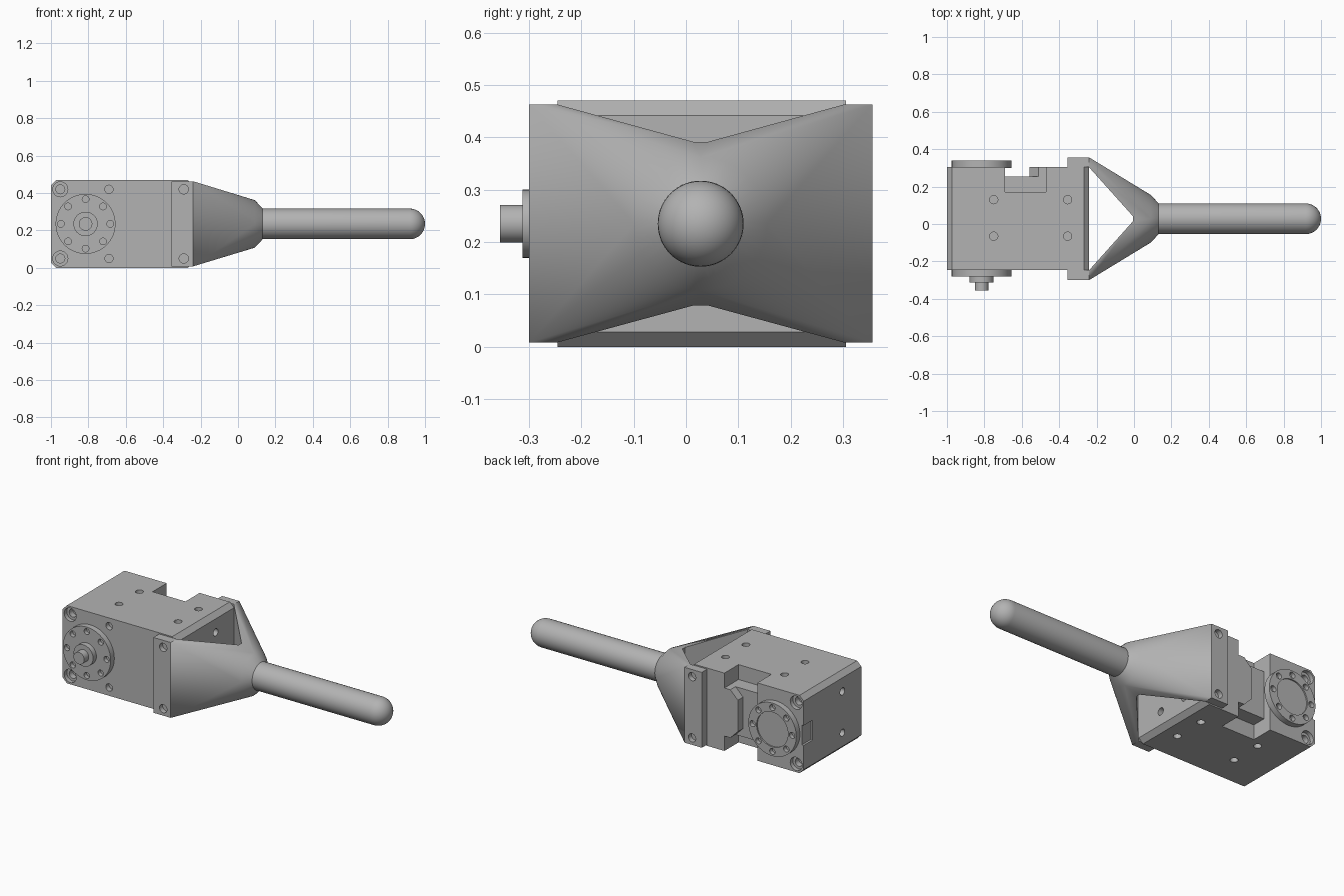
import bpy, bmesh, math
from mathutils import Matrix, Vector

if "Cube" in bpy.data.objects:
    bpy.data.objects.remove(bpy.data.objects["Cube"])

grey = bpy.data.materials.new("plain grey")
grey.use_nodes = True
COLOUR = (0.45, 0.45, 0.45, 1)
grey.diffuse_color = COLOUR
grey.node_tree.nodes["Principled BSDF"].inputs["Base Color"].default_value = COLOUR

AXIS_TURN = {"x": Matrix.Rotation(math.pi / 2, 4, "Y"),
             "y": Matrix.Rotation(math.pi / 2, 4, "X"),
             "z": Matrix.Identity(4)}
MID_Z = 0.235
MID_Y = 0.028


def add_box(bm, low, high):
    low, high = Vector(low), Vector(high)
    size = high - low
    bmesh.ops.create_cube(bm, size=1, matrix=Matrix.Translation((low + high) / 2) @ Matrix.Diagonal((*size, 1)))


def add_cylinder(bm, centre, radius, depth, axis, sides=24):
    bmesh.ops.create_cone(bm, cap_ends=True, segments=sides, radius1=radius, radius2=radius,
                          depth=depth, matrix=Matrix.Translation(centre) @ AXIS_TURN[axis])


def add_prism(bm, outline, offset):
    """Extrude a closed outline of 3D points along an offset."""
    face = bm.faces.new([bm.verts.new(p) for p in outline])
    ext = bmesh.ops.extrude_face_region(bm, geom=[face], use_keep_orig=True)
    moved = [v for v in ext["geom"] if isinstance(v, bmesh.types.BMVert)]
    bmesh.ops.translate(bm, verts=moved, vec=offset)


def make(name, bm):
    bmesh.ops.recalc_face_normals(bm, faces=bm.faces)
    mesh = bpy.data.meshes.new(name)
    bm.to_mesh(mesh)
    bm.free()
    mesh.materials.append(grey)
    obj = bpy.data.objects.new(name, mesh)
    bpy.context.collection.objects.link(obj)
    return obj


def activate(obj):
    bpy.ops.object.select_all(action="DESELECT")
    obj.select_set(True)
    bpy.context.view_layer.objects.active = obj


def cut(obj, bm):
    """Subtract the shapes in bm from obj."""
    cutter = make("cutter", bm)
    cutter.hide_render = True
    mod = obj.modifiers.new("cut", "BOOLEAN")
    mod.operation, mod.solver, mod.object = "DIFFERENCE", "EXACT", cutter
    activate(obj)
    bpy.ops.object.modifier_apply(modifier=mod.name)
    bpy.data.objects.remove(cutter)


def smooth(obj):
    activate(obj)
    bpy.ops.object.shade_smooth_by_angle(angle=math.radians(30))


# Housing: block with its four crosswise edges chamfered
X0, X1, Y0, Y1, TOP = -1.0, -0.24, -0.245, 0.305, 0.47
bm = bmesh.new()
add_box(bm, (X0, Y0, 0), (X1, Y1, TOP))
edges = [e for e in bm.edges if abs(e.verts[0].co.y - e.verts[1].co.y) > 0.1]
bmesh.ops.bevel(bm, geom=edges, offset=0.028, segments=1, affect="EDGES")
housing = make("housing", bm)

# Deep notches at the top and bottom of the back
bm = bmesh.new()
add_box(bm, (-0.69, 0.17, 0.38), (-0.47, 0.4, 0.6))
add_box(bm, (-0.69, 0.17, -0.1), (-0.47, 0.4, 0.09))
cut(housing, bm)

# Shallow back groove that leaves a tapered tab
bm = bmesh.new()
groove = [(-0.69, -0.1), (-0.51, -0.1), (-0.51, 0.09), (-0.56, 0.14),
          (-0.56, 0.33), (-0.51, 0.38), (-0.51, 0.6), (-0.69, 0.6)]
add_prism(bm, [(x, 0.255, z) for x, z in groove], (0, 0.15, 0))
cut(housing, bm)

# Screw holes in every face of the housing
bm = bmesh.new()
for z in (0.05, 0.42):
    add_cylinder(bm, (-0.69, Y0, z), 0.022, 0.06, "y")
    for y in (Y0, Y1):
        add_cylinder(bm, (-0.95, y, z), 0.04, 0.05, "y")
for y in (-0.065, 0.13):
    for x in (-0.75, -0.355):
        for z in (0, TOP):
            add_cylinder(bm, (x, y, z), 0.022, 0.06, "z")
    for z in (0.11, 0.36):
        add_cylinder(bm, (X1, y, z), 0.022, 0.06, "x")
for z in (0.11, 0.36):
    add_cylinder(bm, (X0, -0.065, z), 0.022, 0.06, "x")
add_box(bm, (X0 - 0.1, 0.22, 0.175), (X0 + 0.012, 0.4, 0.295))
cut(housing, bm)
bm = bmesh.new()
for z in (0.05, 0.42):
    for y in (Y0, Y1):
        add_cylinder(bm, (-0.95, y, z), 0.024, 0.12, "y")
cut(housing, bm)
smooth(housing)

# Round drive discs with a ring of eight holes
HUB_X = -0.815
for name, y_in, y_out in (("front_disc", Y0 + 0.005, -0.28), ("back_disc", Y1 - 0.005, 0.34)):
    bm = bmesh.new()
    add_cylinder(bm, (HUB_X, (y_in + y_out) / 2, MID_Z), 0.16, abs(y_out - y_in), "y", 64)
    disc = make(name, bm)
    bm = bmesh.new()
    for i in range(8):
        a = i * math.pi / 4
        add_cylinder(bm, (HUB_X + 0.132 * math.cos(a), y_out, MID_Z + 0.132 * math.sin(a)),
                     0.018, 0.05, "y", 20)
    if name == "back_disc":
        add_cylinder(bm, (HUB_X, y_out, MID_Z), 0.105, 0.016, "y", 48)
    cut(disc, bm)
    smooth(disc)

# Stepped shaft on the front disc
for name, radius, y_out in (("shaft_collar", 0.065, -0.312), ("shaft_tip", 0.036, -0.355)):
    bm = bmesh.new()
    add_cylinder(bm, (HUB_X, (y_out - 0.275) / 2, MID_Z), radius, -0.275 - y_out, "y", 48)
    smooth(make(name, bm))

# Bracket plates clamped to both sides, with two screw holes each
Z0, Z1 = 0.008, 0.463
for name, y_in, y_out in (("front_plate", Y0, -0.3), ("back_plate", Y1, 0.356)):
    bm = bmesh.new()
    add_box(bm, (-0.355, min(y_in, y_out), Z0), (X1, max(y_in, y_out), Z1))
    plate = make(name, bm)
    bm = bmesh.new()
    for z in (0.05, 0.42):
        add_cylinder(bm, (-0.29, y_out, z), 0.025, 0.06, "y")
    cut(plate, bm)
    smooth(plate)

# Forked yoke: rectangle blended into a circle, then hollowed by a wedge
bm = bmesh.new()
for y in (-0.3, 0.356):
    for z in (Z0, Z1):
        bm.verts.new((X1, y, z))
for x, radius in ((0.09, 0.127), (0.132, 0.082)):
    for i in range(64):
        a = i * math.tau / 64
        bm.verts.new((x, MID_Y + radius * math.cos(a), MID_Z + radius * math.sin(a)))
bmesh.ops.convex_hull(bm, input=bm.verts)
yoke = make("yoke", bm)
bm = bmesh.new()
slope = 0.262 / 0.235
wedge = [(X1 - 0.02, MID_Y - 0.275 - 0.02 * slope), (-0.005, MID_Y - 0.013),
         (-0.005, MID_Y + 0.013), (X1 - 0.02, MID_Y + 0.275 + 0.02 * slope)]
add_prism(bm, [(x, y, -0.2) for x, y in wedge], (0, 0, 1))
cut(yoke, bm)
smooth(yoke)

# Handle: rod with a domed end
R = 0.082
profile = [(0.1, 0), (0.1, R), (1 - R, R)]
profile += [(1 - R + R * math.sin(a), R * math.cos(a)) for a in (i * math.pi / 20 for i in range(1, 10))]
profile += [(1, 0)]
bm = bmesh.new()
verts = [bm.verts.new((x, MID_Y + r, MID_Z)) for x, r in profile]
line = [bm.edges.new(pair) for pair in zip(verts, verts[1:])]
bmesh.ops.spin(bm, geom=verts + line, cent=(0, MID_Y, MID_Z), axis=(1, 0, 0),
               angle=math.tau, steps=48, use_duplicate=False)
bmesh.ops.remove_doubles(bm, verts=bm.verts, dist=0.0001)
smooth(make("handle", bm))
